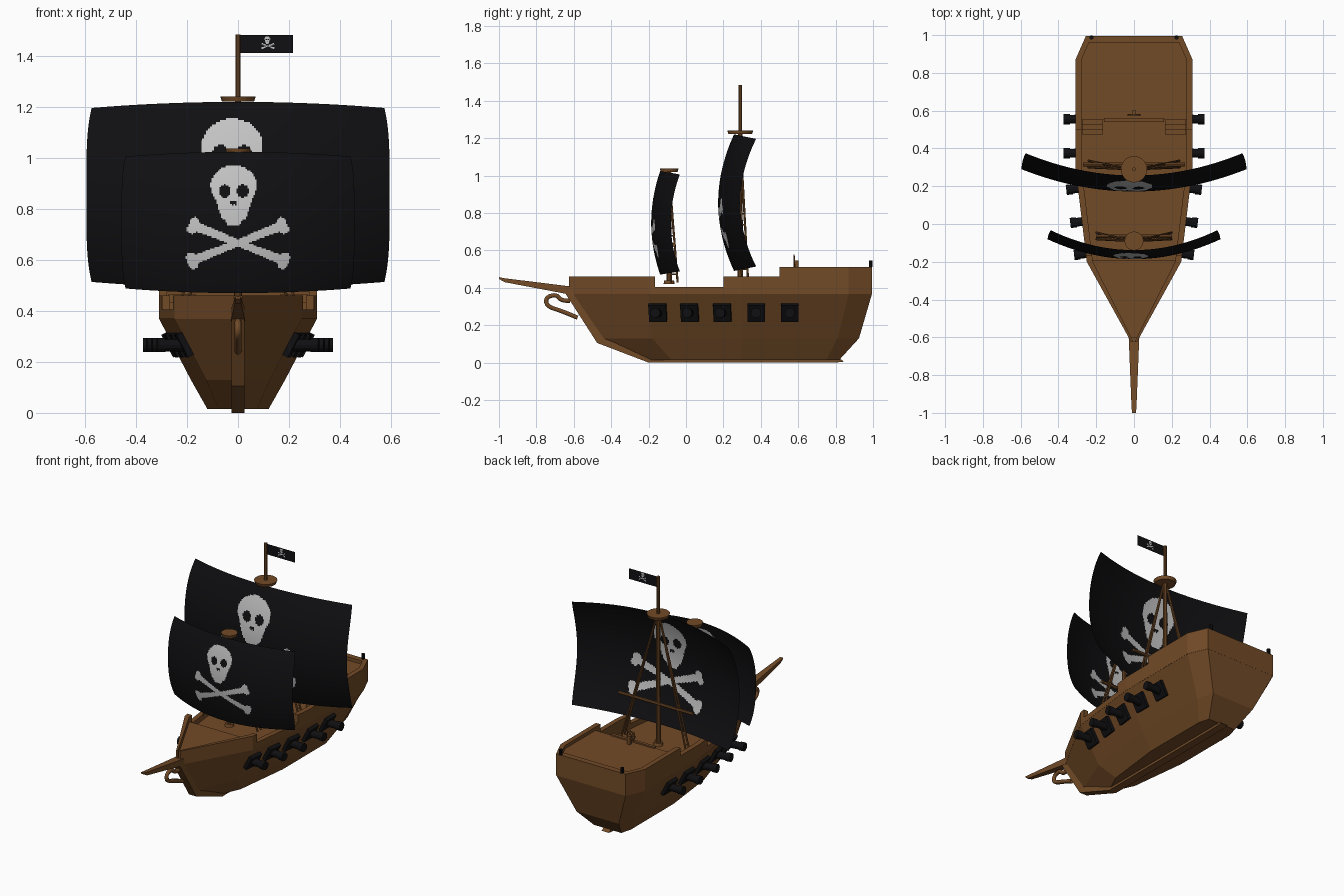
import bpy, bmesh, math
from mathutils import Vector, Euler

if "Cube" in bpy.data.objects:
    bpy.data.objects.remove(bpy.data.objects["Cube"])


def material(name, rgb):
    m = bpy.data.materials.new(name)
    m.diffuse_color = (*rgb, 1)
    m.use_nodes = True
    m.node_tree.nodes["Principled BSDF"].inputs["Base Color"].default_value = m.diffuse_color
    return m


WOOD = material("brown wood", (0.17, 0.07, 0.02))
BLACK = material("black", (0.005, 0.005, 0.006))
WHITE = material("bone white", (0.56, 0.56, 0.56))


def make(name, verts, faces, *mats):
    me = bpy.data.meshes.new(name)
    me.from_pydata(verts, [], faces)
    for m in mats:
        me.materials.append(m)
    ob = bpy.data.objects.new(name, me)
    bpy.context.collection.objects.link(ob)
    return ob


def loft(name, loops, mat=WOOD):
    """Bridge equal closed loops and cap both ends."""
    n = len(loops[0])
    verts = [p for loop in loops for p in loop]
    faces = [(k * n + i, k * n + (i + 1) % n, (k + 1) * n + (i + 1) % n, (k + 1) * n + i)
             for k in range(len(loops) - 1) for i in range(n)]
    faces += [tuple(range(n))[::-1], tuple(range(len(verts) - n, len(verts)))]
    ob = make(name, verts, faces, mat)
    bm = bmesh.new()
    bm.from_mesh(ob.data)
    bmesh.ops.recalc_face_normals(bm, faces=bm.faces)
    bm.to_mesh(ob.data)
    bm.free()
    return ob


def slab(name, outline, z0, z1, mat=WOOD):
    return loft(name, [[(x, y, z) for x, y in outline] for z in (z0, z1)], mat)


def box(name, c, size, rot=(0, 0, 0), mat=WOOD):
    hx, hy, hz = (s / 2 for s in size)
    ob = slab(name, [(-hx, -hy), (hx, -hy), (hx, hy), (-hx, hy)], -hz, hz, mat)
    ob.location, ob.rotation_euler = c, rot
    return ob


def rod(name, a, b, r1, r2=None, mat=WOOD, n=10):
    a, b = Vector(a), Vector(b)
    q = (b - a).to_track_quat('Z', 'Y')
    r2 = r1 if r2 is None else r2
    ring = lambda c, r: [tuple(c + q @ Vector((r * math.cos(t), r * math.sin(t), 0)))
                         for t in (2 * math.pi * i / n for i in range(n))]
    return loft(name, [ring(a, r1), ring(b, r2)], mat)


# Hull: half outlines at four heights, bow to stern
TOP = [(0.015, -0.625), (0.25, -0.2), (0.31, 0.3), (0.31, 0.87), (0.255, 0.995)]
LEVELS = [
    (0.015, [(0.02, -0.2), (0.075, -0.08), (0.12, 0.3), (0.12, 0.75), (0.10, 0.82)]),
    (0.13, [(0.015, -0.46), (0.125, -0.18), (0.185, 0.3), (0.185, 0.81), (0.155, 0.925)]),
    (0.37, TOP)]
full = lambda half: half + [(-x, y) for x, y in reversed(half)]
loft("hull", [[(x, y, z) for x, y in full(half)] for z, half in LEVELS])


def width(y):
    for (x0, y0), (x1, y1) in zip(TOP, TOP[1:]):
        if y <= y1:
            return x0 + (x1 - x0) * max(0, y - y0) / (y1 - y0)
    return TOP[-1][0]


def spans(a, b):
    return [a] + [y for _, y in TOP if a < y < b] + [b]


# Stepped bulwarks along both sides, and the stern rail
for label, a, b, top in (("fore", -0.625, -0.165, 0.46), ("waist", -0.165, 0.2, 0.405),
                         ("quarter", 0.2, 0.5, 0.46), ("aft", 0.5, 0.995, 0.512)):
    for s in (1, -1):
        ys = spans(a, b)
        outer = [(s * width(y), y) for y in ys]
        inner = [(s * max(width(y) - 0.032, 0.002), y) for y in reversed(ys)]
        slab(label + "_bulwark", outer + inner, 0.368, top)
box("stern_rail", (0, 0.976, 0.44), (0.51, 0.038, 0.144))

# Raised fore and aft decks with stairs
for label, a, b, z in (("fore_deck", -0.6, -0.19, 0.425), ("aft_deck", 0.55, 0.98, 0.49)):
    slab(label, full([(max(width(y) - 0.01, 0.004), y) for y in spans(a, b)]), 0.365, z)
for s in (1, -1):
    for k in range(3):
        box("stair_step", (s * 0.22, 0.54 - 0.025 * k, 0.415 - 0.015 * k),
            (0.11, 0.03, 0.1 - 0.03 * k))
box("deck_edge_trim", (0, 0.55, 0.492), (0.32, 0.02, 0.014))

# Stem and keel as one narrow side profile
keel = [(-0.2, 0), (-0.475, 0.105), (-0.645, 0.37), (-0.61, 0.38), (-0.44, 0.13),
        (-0.19, 0.03), (0.81, 0.03), (0.845, 0.005), (0.8, 0)]
loft("keel", [[(x, y, z) for y, z in keel] for x in (-0.026, 0.026)])

# Bowsprit, tapering forward
ring = lambda y, hw, z0, z1: [(-hw, y, z0), (hw, y, z0), (hw, y, z1), (-hw, y, z1)]
loft("bowsprit", [ring(-1.0, 0.01, 0.447, 0.457), ring(-0.97, 0.013, 0.43, 0.451),
                  ring(-0.6, 0.028, 0.36, 0.405)])

# Curled figurehead under the bowsprit
cu = bpy.data.curves.new("figurehead", 'CURVE')
cu.dimensions = '3D'
cu.bevel_depth, cu.bevel_resolution, cu.resolution_u = 0.013, 1, 4
sp = cu.splines.new('NURBS')
pts = [(-0.58, 0.24), (-0.66, 0.275), (-0.745, 0.3), (-0.75, 0.35), (-0.69, 0.365),
       (-0.67, 0.33), (-0.62, 0.33)]
sp.points.add(len(pts) - 1)
for p, (y, z) in zip(sp.points, pts):
    p.co = (0, y, z, 1)
sp.use_endpoint_u, sp.order_u = True, 3
cu.materials.append(WOOD)
bpy.context.collection.objects.link(bpy.data.objects.new("figurehead", cu))

# Cannons and gun ports, five on each side
for y in (-0.15, 0.02, 0.195, 0.375, 0.555):
    w = width(y)
    for s in (1, -1):
        yaw = -s * (0.12 if y < 0.3 else 0)
        box("gun_port", (s * (w - 0.052), y, 0.272), (0.045, 0.095, 0.1), (0, s * 0.49, yaw), BLACK)
        out = Vector((s, 0, 0))
        out.rotate(Euler((0, 0, yaw)))
        c = Vector((s * (w - 0.06), y, 0.266))
        rod("cannon_barrel", c - out * 0.03, c + out * 0.115, 0.026, 0.022, BLACK, 12)
        rod("cannon_muzzle", c + out * 0.09, c + out * 0.122, 0.027, 0.027, BLACK, 12)

# Masts with platforms, yards and rope ladders
for label, y, deck, plat, top, r, pr in (("main", 0.29, 0.37, 1.222, 1.485, 0.014, 0.07),
                                         ("fore", -0.09, 0.42, 1.018, 1.03, 0.013, 0.05)):
    rod(label + "_mast", (0, y, deck), (0, y, plat), r * 1.1, r * 0.9)
    rod(label + "_mast_top", (0, y, plat), (0, y, top), r * 0.75)
    rod(label + "_platform", (0, y, plat), (0, y, plat + 0.02), pr * 0.9, pr, n=24)
    rod(label + "_mast_base", (0, y, deck), (0, y, deck + 0.02), 0.03, 0.026, n=16)
    yz = deck + 0.3 * (plat - deck) + 0.03
    yw = 0.27 if label == "main" else 0.2
    rod(label + "_yard", (-yw, y + 0.025, yz), (yw, y + 0.025, yz), 0.01, n=8)
    for s in (1, -1):
        head = Vector((s * 0.012, y, plat - 0.01))
        feet = [Vector((s * (0.24 if label == "main" else 0.2), y + dy, deck + 0.01))
                for dy in (0.01, 0.045)]
        for foot in feet:
            rod(label + "_shroud", foot, head, 0.006, n=6)
        for k in range(1, 12):
            t = k / 14
            rod(label + "_ladder_rung", feet[0].lerp(head, t), feet[1].lerp(head, t), 0.004, n=4)


# Skull and crossbones drawn by rule, in units of the fore sail
def in_emblem(x, z):
    sx, sz = x + 0.017, z - 0.145
    if ((abs(sx) - 0.035) / 0.023) ** 2 + ((sz + 0.022) / 0.025) ** 2 < 1:
        return False
    if abs(sx) < 0.012 and abs(sz + 0.073) < 0.012 and abs(abs(sx) - 0.006) < 0.006 + sz + 0.073:
        return False
    if (sx / 0.09) ** 2 + (sz / 0.08) ** 2 < 1:
        return True
    if -0.155 < sz < 0 and abs(sx) < 0.088 - 0.05 * (-sz / 0.155) ** 1.1:
        if sz > -0.13 or abs(sx) < 0.038 - 0.6 * (-0.13 - sz):
            return True
    for s in (1, -1):
        a, b = Vector((-s * 0.175, -0.012)), Vector((s * 0.18, -0.15))
        p, d = Vector((x, z)), b - a
        t = min(1, max(0, (p - a).dot(d) / d.length_squared))
        if (p - a - d * t).length < 0.013 + 0.006 * abs(2 * t - 1):
            return True
        side = d.orthogonal().normalized() * 0.014
        if any((p - e - k * side).length < 0.02 for e in (a, b) for k in (1, -1)):
            return True
    return False


def cloth(name, nu, nv, shape, emblem):
    """Fine grid over u, v in -1..1, its faces coloured by the emblem rule."""
    verts = [shape(2 * i / nu - 1, 2 * j / nv - 1) for j in range(nv + 1) for i in range(nu + 1)]
    faces = [(k, k + 1, k + nu + 2, k + nu + 1)
             for j in range(nv) for k in range(j * (nu + 1), j * (nu + 1) + nu)]
    ob = make(name, verts, faces, BLACK, WHITE)
    cx, cz, scale = emblem
    for p in ob.data.polygons:
        p.use_smooth = True
        p.material_index = int(in_emblem((p.center.x - cx) / scale, (p.center.z - cz) / scale))


def sail(name, hw, hz, y, zc, bow_u, bow_v, scale):
    cloth(name, 150, 92, lambda u, v: (hw * u * (1 - 0.035 * v ** 4), y + bow_u * u * u + bow_v * v * v,
                                       zc + hz * v * (1 - 0.065 * u * u)), (0, zc, scale))


sail("main_sail", 0.595, 0.365, 0.172, 0.855, 0.118, 0.085, 1.33)
sail("fore_sail", 0.457, 0.277, -0.186, 0.747, 0.105, 0.048, 1.0)
cloth("flag", 80, 28, lambda u, v: (0.108 + 0.108 * u, 0.29, 1.447 + 0.035 * v),
      (0.117, 1.449, 0.125))

# Steering wheel on its post
bpy.ops.mesh.primitive_torus_add(major_segments=16, minor_segments=6, major_radius=0.028,
                                 minor_radius=0.005, location=(0, 0.578, 0.54),
                                 rotation=(math.pi / 2, 0, 0))
bpy.context.object.name = "steering_wheel"
bpy.context.object.data.materials.append(WOOD)
for k in range(4):
    d = Vector((math.cos(k * math.pi / 4), 0, math.sin(k * math.pi / 4))) * 0.038
    c = Vector((0, 0.578, 0.54))
    rod("wheel_spoke", c - d, c + d, 0.003, n=6)
box("wheel_post", (0, 0.592, 0.515), (0.02, 0.018, 0.06))

# Stern lanterns
for s in (1, -1):
    rod("stern_lantern", (s * 0.225, 0.988, 0.51), (s * 0.225, 0.988, 0.546), 0.011, mat=BLACK)
